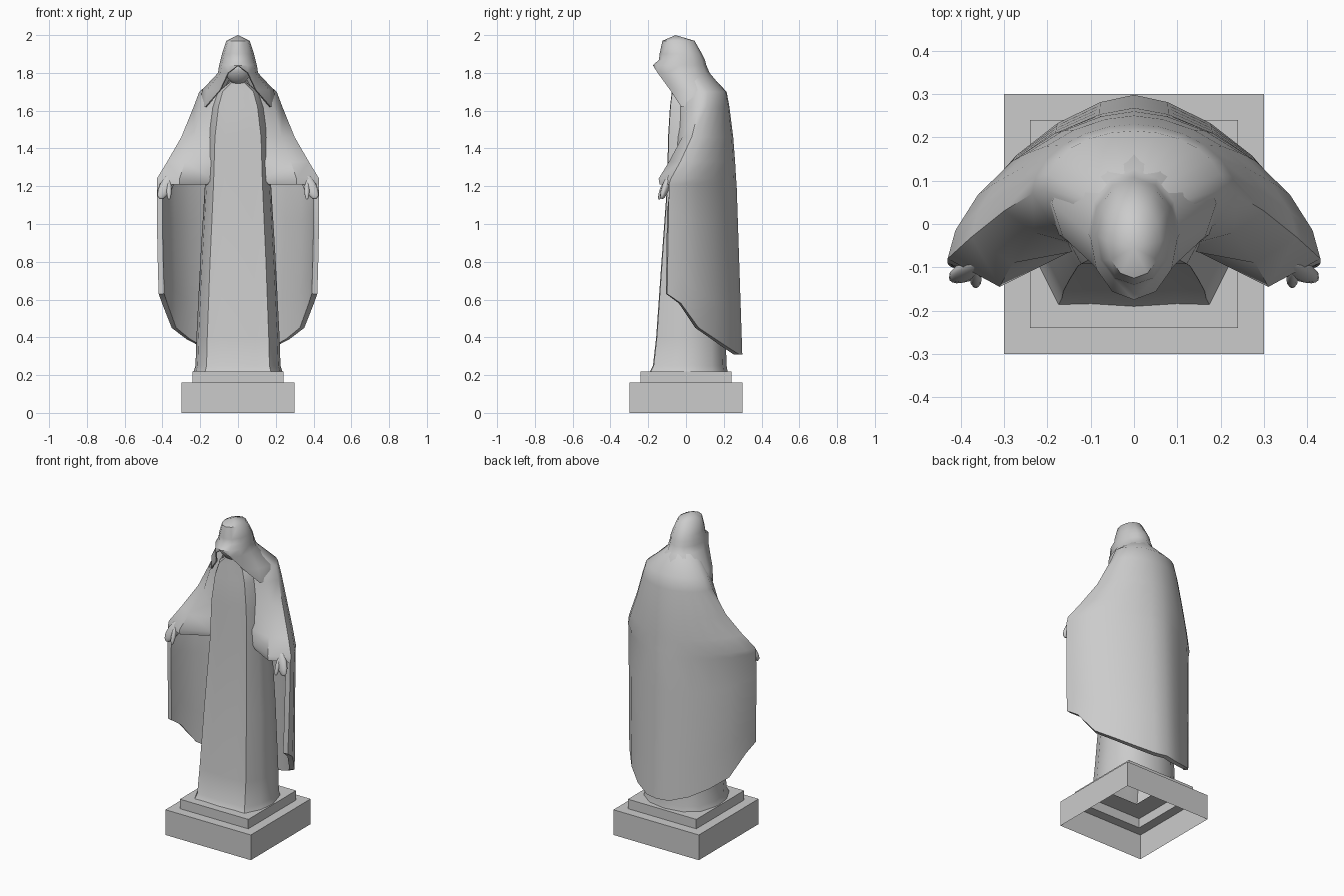
import bpy, bmesh
from math import sin, cos, pi, radians
from mathutils import Vector

cube = bpy.data.objects.get("Cube")
if cube:
    bpy.data.objects.remove(cube, do_unlink=True)

stone = bpy.data.materials.new("grey stone")
stone.use_nodes = True
grey = (0.6, 0.6, 0.6, 1)
stone.diffuse_color = grey
stone.node_tree.nodes["Principled BSDF"].inputs["Base Color"].default_value = grey


def finish(ob, angle):
    """Apply modifiers, shade and colour one part."""
    bpy.ops.object.select_all(action="DESELECT")
    ob.select_set(True)
    bpy.context.view_layer.objects.active = ob
    bpy.ops.object.convert(target="MESH")
    bpy.ops.object.shade_smooth_by_angle(angle=radians(angle))
    ob.data.materials.clear()
    ob.data.materials.append(stone)


def loft(name, rows, thickness=0, angle=50):
    """Skin half sections (top to bottom, back to front) and mirror them."""
    bm = bmesh.new()
    grid = [[bm.verts.new(p) for p in row] for row in rows]
    for a, b in zip(grid, grid[1:]):
        n = min(len(a), len(b))
        for j in range(n - 1):
            bm.faces.new((a[j], a[j + 1], b[j + 1], b[j]))
        if len(a) == n + 1:
            bm.faces.new((a[n - 1], a[n], b[n - 1]))
    bmesh.ops.remove_doubles(bm, verts=bm.verts, dist=0.0005)
    mesh = bpy.data.meshes.new(name)
    bm.to_mesh(mesh)
    bm.free()
    ob = bpy.data.objects.new(name, mesh)
    bpy.context.collection.objects.link(ob)
    mirror = ob.modifiers.new("mirror", "MIRROR")
    mirror.use_clip = True
    if thickness:
        ob.modifiers.new("shell", "SOLIDIFY").thickness = thickness
    finish(ob, angle)


def blob(name, centre, size, turn):
    """Low-poly ellipsoid."""
    bpy.ops.mesh.primitive_uv_sphere_add(segments=10, ring_count=6, radius=1,
                                         location=centre, rotation=turn)
    ob = bpy.context.object
    ob.name = name
    ob.scale = size
    finish(ob, 60)


# Plinth: stepped shell, open below
steps = [(0.22, 0.12), (0.22, 0.24), (0.16, 0.24), (0.16, 0.3), (0, 0.3)]
loft("plinth", [[(0, h, z), (h, h, z), (h, -h, z), (0, -h, z)] for z, h in steps], angle=30)

# Robe and chest: height, half width, front, back
section = [(0, 1), (.5, .9), (.85, .6), (1, 0), (.95, -.5), (.74, -.98), (.42, -.97), (0, -1)]
robe = [(1.76, .03, -.07, -.02), (1.70, .11, -.075, .1), (1.62, .14, -.085, .14),
        (1.46, .165, -.095, .17), (1.21, .175, -.1, .18), (.8, .2, -.13, .2),
        (.4, .22, -.158, .21), (.25, .225, -.175, .215), (.22, .235, -.19, .22)]
loft("robe", [[(w * u, (f + b) / 2 + v * (b - f) / 2, z) for u, v in section]
              for z, w, f, b in robe])


# Cloak with sleeves: height, half width, back, side, sleeve front, armpit
def arc(w, back, side, power):
    angles = [pi / 12 * j for j in range(7)]
    return [(w * sin(t) ** power, side + (back - side) * max(cos(t), 0) ** power)
            for t in angles]


shoulders = [(1.80, .09, .12, .02, (.07, -.02), (.05, -.04)),
             (1.70, .205, .215, .08, (.16, .01), (.1, -.03)),
             (1.62, .235, .23, .07, (.19, .0), (.11, -.04)),
             (1.46, .30, .25, .03, (.23, -.02), (.12, -.05)),
             (1.33, .375, .26, -.03, (.28, -.09), (.12, -.06)),
             (1.24, .43, .265, -.08, (.31, -.145), (.14, -.06)),
             (1.21, .43, .268, -.09, (.31, -.14), (.16, -.06))]
rows = []
for z, w, back, side, sleeve, armpit in shoulders:
    power = 1 + .25 * min(max((1.7 - z) / .5, 0), 1)
    rows.append([(x, y, z) for x, y in arc(w, back, side, power) + [sleeve, armpit]])
hem = [.31, .31, .34, .39, .45, .58, .63]
for k in range(1, 5):
    f = k / 4
    outline = arc(.43 - .01 * f * f, .268 + .03 * f, -.09 - .01 * f, 1.25)
    rows.append([(x, y, 1.21 + (h - 1.21) * f) for (x, y), h in zip(outline, hem)])
# the last row of the sleeves stays open, so the hanging part starts at the side edge
bm_rows = rows[:len(shoulders)]
hanging = rows[len(shoulders):]
hanging[0].append(rows[len(shoulders) - 1][6])
hanging[0].pop()


def cloak_mesh():
    """Skin sleeves and hanging cloth in one shell."""
    bm = bmesh.new()
    grid = [[bm.verts.new(p) for p in row] for row in bm_rows + hanging]
    for a, b in zip(grid, grid[1:]):
        for j in range(min(len(a), len(b)) - 1):
            bm.faces.new((a[j], a[j + 1], b[j + 1], b[j]))
    mesh = bpy.data.meshes.new("cloak")
    bm.to_mesh(mesh)
    bm.free()
    ob = bpy.data.objects.new("cloak", mesh)
    bpy.context.collection.objects.link(ob)
    ob.modifiers.new("mirror", "MIRROR")
    ob.modifiers.new("shell", "SOLIDIFY").thickness = 0.03
    finish(ob, 50)


cloak_mesh()

# Hood and veil: height, half width, front, back, columns kept (open at the face)
hood = [(2.0, 0, -.055, -.055, 7), (1.97, .062, -.125, .045, 7), (1.9, .085, -.14, .085, 7),
        (1.87, .092, -.143, .1, 7), (1.84, .1, -.175, .108, 7), (1.8, .106, -.17, .125, 6),
        (1.71, .19, -.105, .2, 6), (1.62, .2, -.1, .2, 5)]
loft("hood", [[(w * sin(pi * j / 6), (f + b) / 2 + cos(pi * j / 6) * (b - f) / 2, z)
               for j in range(n)] for z, w, f, b, n in hood], thickness=0.008)

# Bowed face under the hood
blob("face", (0, -.085, 1.79), (.06, .065, .03), (radians(131), 0, 0))

# Hands
for side, label in ((1, "left"), (-1, "right")):
    blob(label + "_hand", (side * .38, -.105, 1.2), (.036, .022, .08),
         (radians(-18), radians(-side * 28), 0))
    blob(label + "_thumb", (side * .365, -.125, 1.18), (.014, .014, .055),
         (radians(-20), 0, 0))
